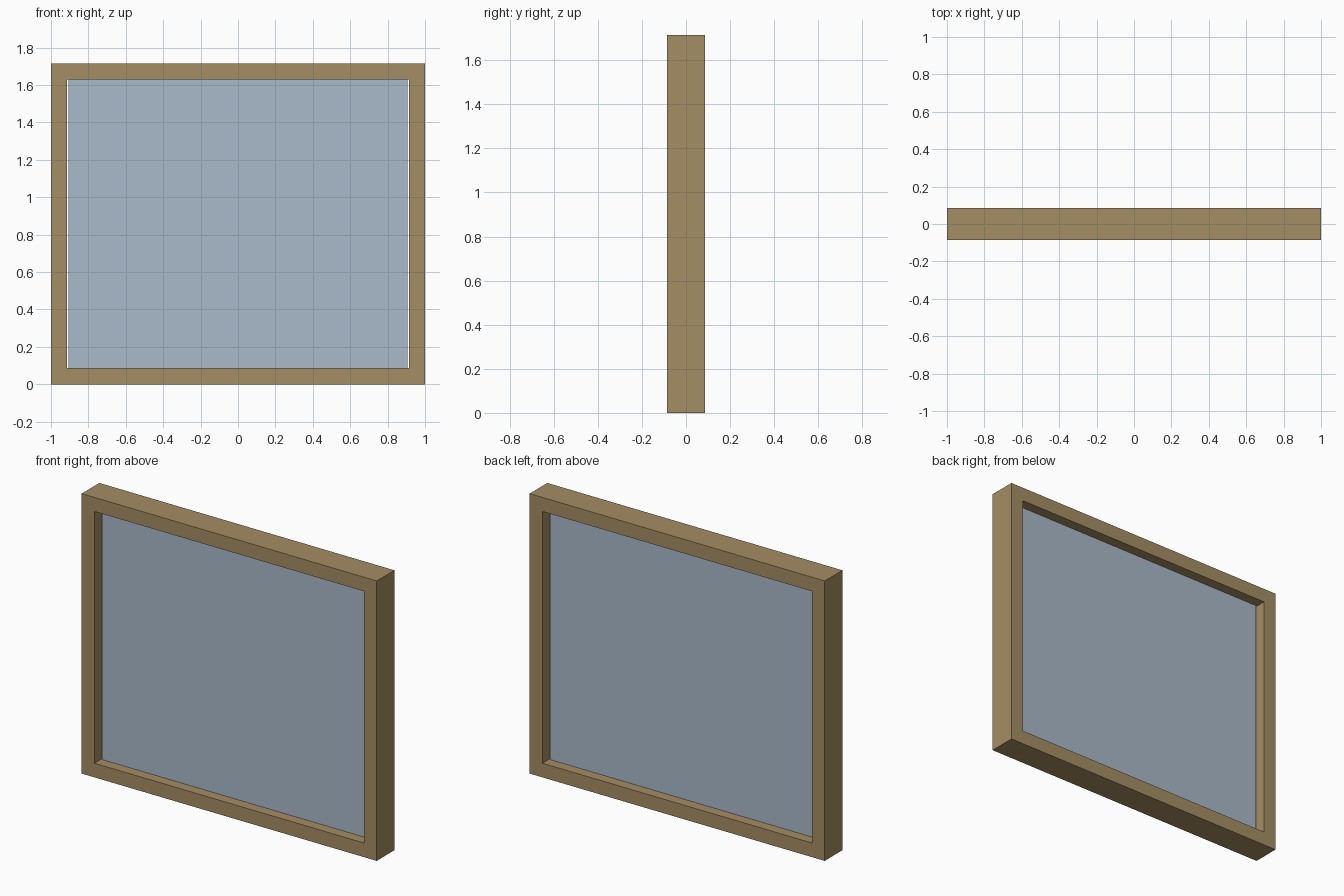
import bpy, bmesh

if "Cube" in bpy.data.objects:
    bpy.data.objects.remove(bpy.data.objects["Cube"])

W, H, D, B = 1.0, 1.715, 0.0855, 0.0865   # half width, height, half depth, border


def material(name, color):
    m = bpy.data.materials.new(name)
    m.diffuse_color = (*color, 1)
    m.use_nodes = True
    m.node_tree.nodes["Principled BSDF"].inputs["Base Color"].default_value = m.diffuse_color
    return m


def finish(name, bm, mat):
    bmesh.ops.recalc_face_normals(bm, faces=bm.faces)
    me = bpy.data.meshes.new(name)
    bm.to_mesh(me)
    bm.free()
    me.materials.append(mat)
    ob = bpy.data.objects.new(name, me)
    bpy.context.collection.objects.link(ob)
    return ob


def rectangle(bm, x, z0, z1, y):
    return [bm.verts.new(p) for p in ((-x, y, z0), (x, y, z0), (x, y, z1), (-x, y, z1))]


wood = material("tan_wood", (0.376, 0.266, 0.127))
pane = material("pale_blue_glass", (0.402, 0.491, 0.591))

# Frame: closed rectangular section swept around the opening
bm = bmesh.new()
loops = [rectangle(bm, W, 0, H, -D), rectangle(bm, W, 0, H, D),
         rectangle(bm, W - B, B, H - B, D), rectangle(bm, W - B, B, H - B, -D)]
for k in range(4):
    a, b = loops[k], loops[(k + 1) % 4]
    for i in range(4):
        j = (i + 1) % 4
        bm.faces.new((a[i], a[j], b[j], b[i]))
finish("window_frame", bm, wood)

# Glass: slab centred in the frame depth, with a hairline gap at each side
bm = bmesh.new()
bmesh.ops.create_cube(bm, size=1)
glass = finish("glass_pane", bm, pane)
glass.location = (0, 0, H / 2)
glass.scale = (2 * (W - B) - 0.012, D / 2, H - 2 * B)
